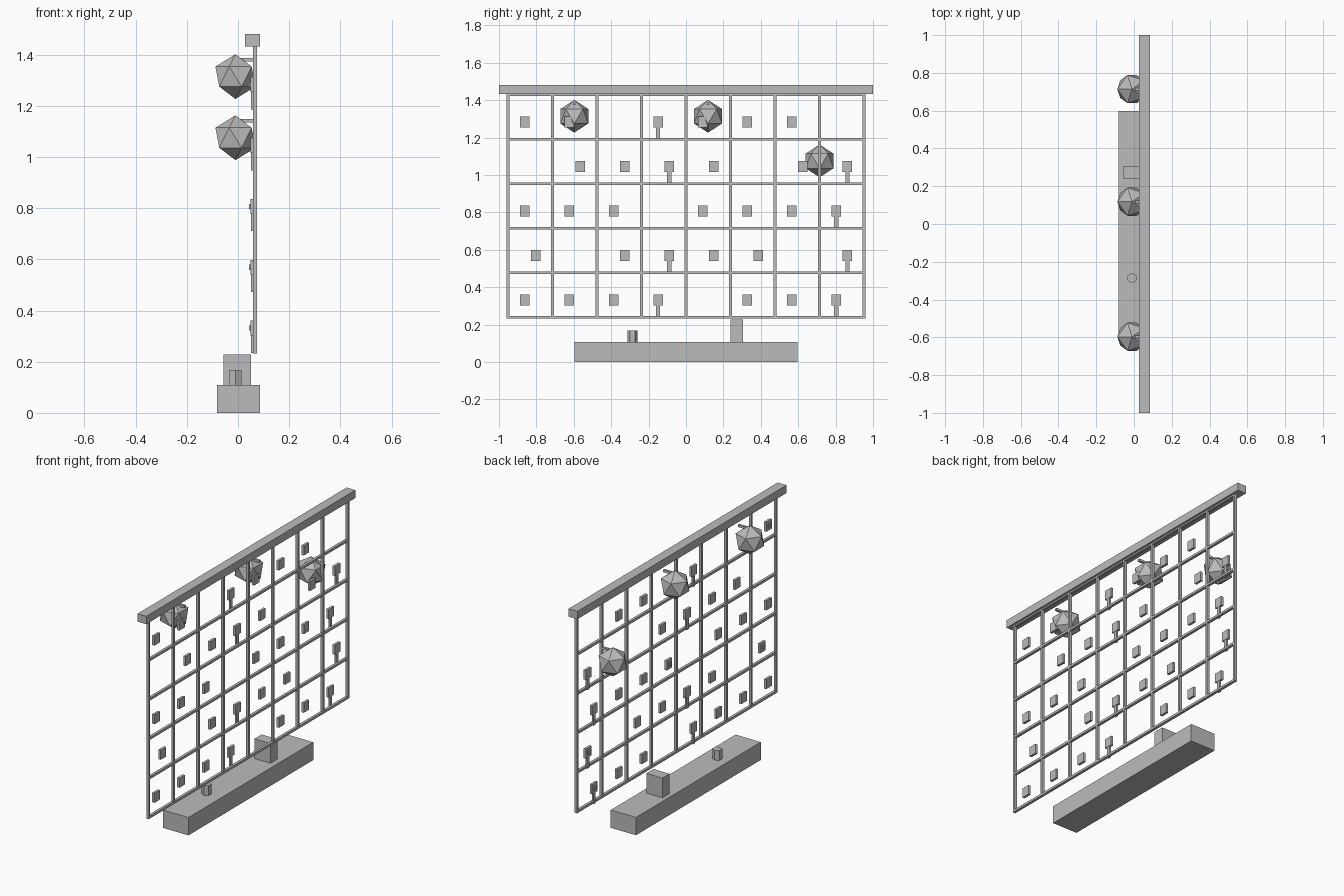
import bpy
import bmesh
from math import pi
from mathutils import Matrix

cube = bpy.data.objects.get("Cube")
if cube:
    bpy.data.objects.remove(cube, do_unlink=True)

# Single plain material
grey = bpy.data.materials.new("plain_grey")
grey.use_nodes = True
colour = (0.5, 0.5, 0.5, 1)
grey.diffuse_color = colour
grey.node_tree.nodes["Principled BSDF"].inputs["Base Color"].default_value = colour


def finish(name, bm):
    mesh = bpy.data.meshes.new(name)
    bm.to_mesh(mesh)
    bm.free()
    mesh.materials.append(grey)
    obj = bpy.data.objects.new(name, mesh)
    bpy.context.collection.objects.link(obj)
    return obj


def add_box(bm, x, y, z):
    """Box from (low, high) ranges on each axis."""
    ranges = (x, y, z)
    centre = [(a + b) / 2 for a, b in ranges]
    size = [b - a for a, b in ranges]
    matrix = Matrix.Translation(centre) @ Matrix.Diagonal((*size, 1))
    bmesh.ops.create_cube(bm, size=1, matrix=matrix)


def around(c, half):
    return (c - half, c + half)


def box(name, x, y, z):
    bm = bmesh.new()
    add_box(bm, x, y, z)
    return finish(name, bm)


# Base, block and top rail
box("base", (-0.083, 0.086), (-0.597, 0.597), (0, 0.108))
box("base_block", (-0.056, 0.051), (0.238, 0.306), (0.108, 0.228))
box("top_rail", (0.027, 0.086), (-1, 1), (1.432, 1.48))

# Six-sided peg on the base
bm = bmesh.new()
bmesh.ops.create_cone(bm, cap_ends=True, segments=6, radius1=0.027, radius2=0.027,
                      depth=0.06, matrix=Matrix.Translation((-0.01, -0.286, 0.138)))
# points toward the ends of the base
if abs(max(v.co.y for v in bm.verts) + 0.286) < 0.026:
    bmesh.ops.rotate(bm, verts=bm.verts, cent=(-0.01, -0.286, 0),
                     matrix=Matrix.Rotation(pi / 6, 3, "Z"))
finish("base_peg", bm)

# Lattice of bars
CELL, LOW, BAR = 0.238, 0.24, 0.007
depth = (0.058, 0.074)
bm = bmesh.new()
for i in range(-4, 5):
    add_box(bm, depth, around(i * CELL, BAR), (LOW - BAR, 1.435))
for k in range(6):
    add_box(bm, depth, (-4 * CELL - BAR, 4 * CELL + BAR), around(LOW + k * CELL, BAR))
finish("lattice", bm)

# Cards per row, bottom up, in quarter cells along the lattice
STEP = CELL / 4
rows = [
    ([-14.5, -10.5, -6.5, -2.5, 5.5, 9.5, 13.5], [-2.5, 13.5], [13.5]),
    ([-13.5, -5.5, -1.5, 2.5, 6.5, 14.5], [-1.5, 14.5], [-13.5, 14.5]),
    ([-14.5, -10.5, -6.5, 1.5, 5.5, 9.5, 13.5], [13.5], [1.5]),
    ([-9.5, -5.5, -1.5, 2.5, 10.5, 14.5], [-1.5, 14.5], []),
    ([-14.5, -10.5, -2.5, 1.5, 5.5, 9.5], [-2.5], [-14.5]),
]
cards, stems, knobs = bmesh.new(), bmesh.new(), bmesh.new()
for k, (card_at, stem_at, knob_at) in enumerate(rows):
    z = 0.331 + k * CELL
    for s in card_at:
        add_box(cards, (0.048, 0.063), around(s * STEP, 0.026), around(z, 0.029))
    for s in stem_at:
        add_box(stems, (0.05, 0.061), around(s * STEP, 0.011), (z - 0.097, z - 0.025))
    for s in knob_at:
        add_box(knobs, (0.043, 0.05), around(s * STEP, 0.01), around(z, 0.01))
finish("cards", cards)
finish("card_stems", stems)
finish("card_knobs", knobs)

# Faceted balls on short hooks
for side, y, z in (("right", -0.597, 1.314), ("middle", 0.118, 1.314), ("left", 0.714, 1.075)):
    bm = bmesh.new()
    bmesh.ops.create_icosphere(
        bm, subdivisions=1, radius=0.0875,
        matrix=Matrix.Translation((-0.01, y, z)) @ Matrix.Rotation(pi, 4, "Z"))
    finish("ball_" + side, bm)
    box("ball_hook_" + side, (0, 0.066), around(y, 0.007), around(z + 0.066, 0.007))
